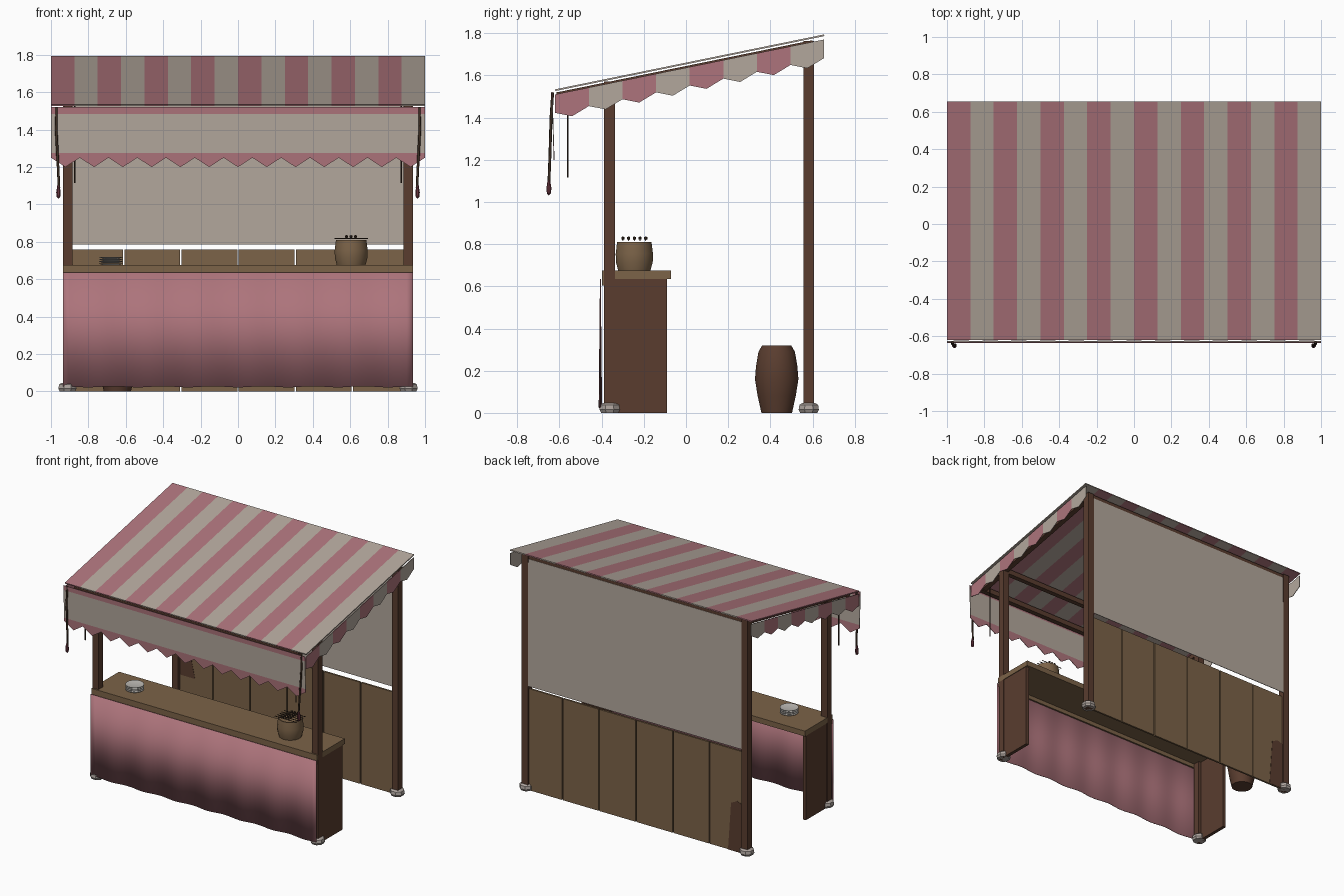
import bpy, bmesh, math
from mathutils import Vector

if "Cube" in bpy.data.objects:
    bpy.data.objects.remove(bpy.data.objects["Cube"])


def material(name, r, g, b):
    m = bpy.data.materials.new(name)
    m.use_nodes = True
    m.diffuse_color = (r, g, b, 1)
    m.node_tree.nodes["Principled BSDF"].inputs["Base Color"].default_value = (r, g, b, 1)
    return m


PINK = material("faded pink cloth", .42, .175, .20)
CREAM = material("cream cloth", .45, .39, .335)
WOOD = material("light wood", .20, .125, .065)
DARK = material("dark wood", .10, .046, .028)
STONE = material("pale stone", .42, .37, .34)
PLATE = material("plate grey", .50, .48, .45)
ROPE = material("rope brown", .045, .026, .016)
TASSEL = material("tassel maroon", .14, .035, .05)


def finish(name, bm, mats, smooth=False):
    bmesh.ops.recalc_face_normals(bm, faces=bm.faces)
    mesh = bpy.data.meshes.new(name)
    bm.to_mesh(mesh)
    bm.free()
    ob = bpy.data.objects.new(name, mesh)
    bpy.context.collection.objects.link(ob)
    for m in mats:
        mesh.materials.append(m)
    if smooth:
        bpy.ops.object.select_all(action='DESELECT')
        ob.select_set(True)
        bpy.context.view_layer.objects.active = ob
        bpy.ops.object.shade_smooth_by_angle()
    return ob


def grid(name, nu, nv, point, mats, rule=lambda i, j: 0, thick=0, smooth=False):
    """Sheet of nu x nv faces; point(i, j) places corners, rule(i, j) colours faces."""
    bm = bmesh.new()
    v = [[bm.verts.new(point(i, j)) for j in range(nv + 1)] for i in range(nu + 1)]
    for i in range(nu):
        for j in range(nv):
            f = bm.faces.new((v[i][j], v[i + 1][j], v[i + 1][j + 1], v[i][j + 1]))
            f.material_index = rule(i, j)
    bmesh.ops.remove_doubles(bm, verts=bm.verts, dist=1e-5)
    ob = finish(name, bm, mats, smooth)
    if thick:
        mod = ob.modifiers.new("thickness", 'SOLIDIFY')
        mod.thickness, mod.offset = thick, 0
    return ob


def lathe(name, profile, centre, mat, sides=16, smooth=False):
    def point(i, j):
        r, z = profile[j]
        a = math.tau * (i % sides + .5) / sides
        return Vector(centre) + Vector((r * math.cos(a), r * math.sin(a), z))
    return grid(name, sides, len(profile) - 1, point, [mat], smooth=smooth)


def box(name, x, y, z, mat):
    bm = bmesh.new()
    bmesh.ops.create_cube(bm, size=1)
    for v in bm.verts:
        v.co = [a + (b - a) * (c + .5) for (a, b), c in zip((x, y, z), v.co)]
    return finish(name, bm, [mat])


def plate(name, outline, y, mat):
    bm = bmesh.new()
    bm.faces.new([bm.verts.new((x, y, z)) for x, z in outline])
    ob = finish(name, bm, [mat])
    ob.modifiers.new("thickness", 'SOLIDIFY').thickness = .002


def cord(name, points, radius, mat):
    cu = bpy.data.curves.new(name, 'CURVE')
    cu.dimensions = '3D'
    cu.bevel_depth, cu.bevel_resolution, cu.use_fill_caps = radius, 1, True
    s = cu.splines.new('POLY')
    s.points.add(len(points) - 1)
    for p, co in zip(s.points, points):
        p.co = (*co, 1)
    cu.materials.append(mat)
    bpy.context.collection.objects.link(bpy.data.objects.new(name, cu))


FRONT, BACK = -.62, .655


def roof_z(y):
    return 1.53 + (y - FRONT) * .204


# Striped sloping awning
grid("awning", 16, 1, lambda i, j: (-1 + i / 8, (FRONT, BACK)[j], roof_z((FRONT, BACK)[j])),
     [PINK, CREAM], lambda i, j: i % 2, .008)

# Front valance: pink hem, cream band, pink points
def front_valance(i, j):
    z = (1.52, 1.485, 1.275, 1.2 if i % 2 else 1.25)[j]
    return (-1 + i / 13, -.635 + (1.52 - z) * .03, z)


grid("front_valance", 26, 3, front_valance, [PINK, CREAM], lambda i, j: int(j == 1), .004)

# Side valances with alternating points
for side, label in ((1, "left"), (-1, "right")):
    def side_valance(i, j):
        y = FRONT + (BACK - FRONT) * i / 16
        return (side * .996, y, roof_z(y) - (.02 if j == 0 else .14 if i % 2 else .108))
    grid(label + "_valance", 16, 1, side_valance, [PINK, CREAM], lambda i, j: i // 2 % 2, .004)

# Posts, feet, rafters, counter ends and hanging cords on both sides
for side, label in ((1, "left"), (-1, "right")):
    def span(a, b):
        return sorted((side * a, side * b))
    for row, y in (("front", -.362), ("back", .582)):
        box(f"{label}_{row}_post", span(.885, .935), (y - .026, y + .026), (0, roof_z(y) - .012), DARK)
        lathe(f"{label}_{row}_foot", [(0, 0), (.044, 0), (.052, .015), (.048, .038), (.035, .046), (0, .046)],
              (side * .912, y, 0), STONE, 8)
    rafter = box(label + "_rafter", span(.89, .93), (-.6, .6), (-.05, -.012), DARK)
    for v in rafter.data.vertices:
        v.co.z += roof_z(v.co.y)
    box(label + "_counter_end", span(.905, .93), (-.34, -.09), (0, .636), DARK)
    cord(label + "_tassel_rope", [(side * .97, -.632, 1.52), (side * .972, -.64, 1.4),
                                  (side * .963, -.645, 1.22), (side * .957, -.65, 1.09)], .007, ROPE)
    lathe(label + "_tassel", [(0, .08), (.007, .07), (.013, .035), (.01, .01), (0, 0)],
          (side * .96, -.65, 1.03), TASSEL, 8, True)
    cord(label + "_thin_cord", [(side * .873, -.56, 1.53), (side * .873, -.56, 1.115)], .004, ROPE)

# Cross beams below the awning
for name, y in (("front_beam", -.36), ("eave_beam", -.595), ("back_beam", .582)):
    box(name, (-.93, .93), (y - .018, y + .018), (roof_z(y) - .052, roof_z(y) - .014), DARK)

# Counter with gathered cloth front
box("counter_top", (-.935, .935), (-.398, -.072), (.635, .675), WOOD)
box("counter_rail", (-.93, .93), (-.398, -.386), (.605, .635), WOOD)
grid("counter_cloth", 56, 1,
     lambda i, j: (-.935 + 1.87 * i / 56,
                   -.406 + .006 * math.sin(i * math.tau / 8) * j,
                   (.635, .025 + .003 * math.cos(i * math.tau / 8))[j]),
     [PINK], thick=.004, smooth=True)

# Back wall: separate boards with a cloth above
for k in range(6):
    x = -.915 + k * .305
    box(f"back_board_{k + 1}", (x + .004, x + .301), (.578, .592), (0, .76), WOOD)
plate("back_stain", [(-.912, 0), (-.912, .355), (-.84, .38), (-.79, .355), (-.765, 0)], .5935, DARK)
plate("inner_stain", [(-.885, .42), (-.76, .42), (-.80, .60), (-.885, .68)], .5765, DARK)
grid("back_cloth", 1, 1, lambda i, j: ((-.9, .9)[i], (.6, .606)[j], (1.735, .785)[j]), [CREAM], thick=.004)

# Barrel standing by the back wall
lathe("barrel", [(0, 0), (.074, 0), (.092, .08), (.105, .16), (.1, .22), (.088, .29),
                 (.07, .32), (0, .32)], (-.645, .43, 0), DARK, 16, True)

# Tub of skewers on the counter
lathe("tub", [(0, 0), (.078, 0), (.089, .04), (.09, .08), (.083, .135), (.074, .135),
              (.074, .12), (0, .12)], (.605, -.245, .675), WOOD, 16, True)
for k in range(5):
    y = -.299 + k * .027
    cord(f"skewer_{k + 1}", [(.515, y, .818), (.695, y, .818)], .0025, ROPE)
    for n in range(3):
        lathe(f"skewer_{k + 1}_bite_{n + 1}", [(0, -.009), (.008, -.005), (.008, .005), (0, .009)],
              (.58 + n * .024, y, .828), ROPE, 8, True)

# Stack of plates
for k in range(4):
    lathe(f"plate_{k + 1}", [(0, 0), (.04, 0), (.064, .008), (.064, .0105), (.04, .005), (0, .005)],
          (-.68, -.25, .675 + k * .0115), PLATE, 20, True)
